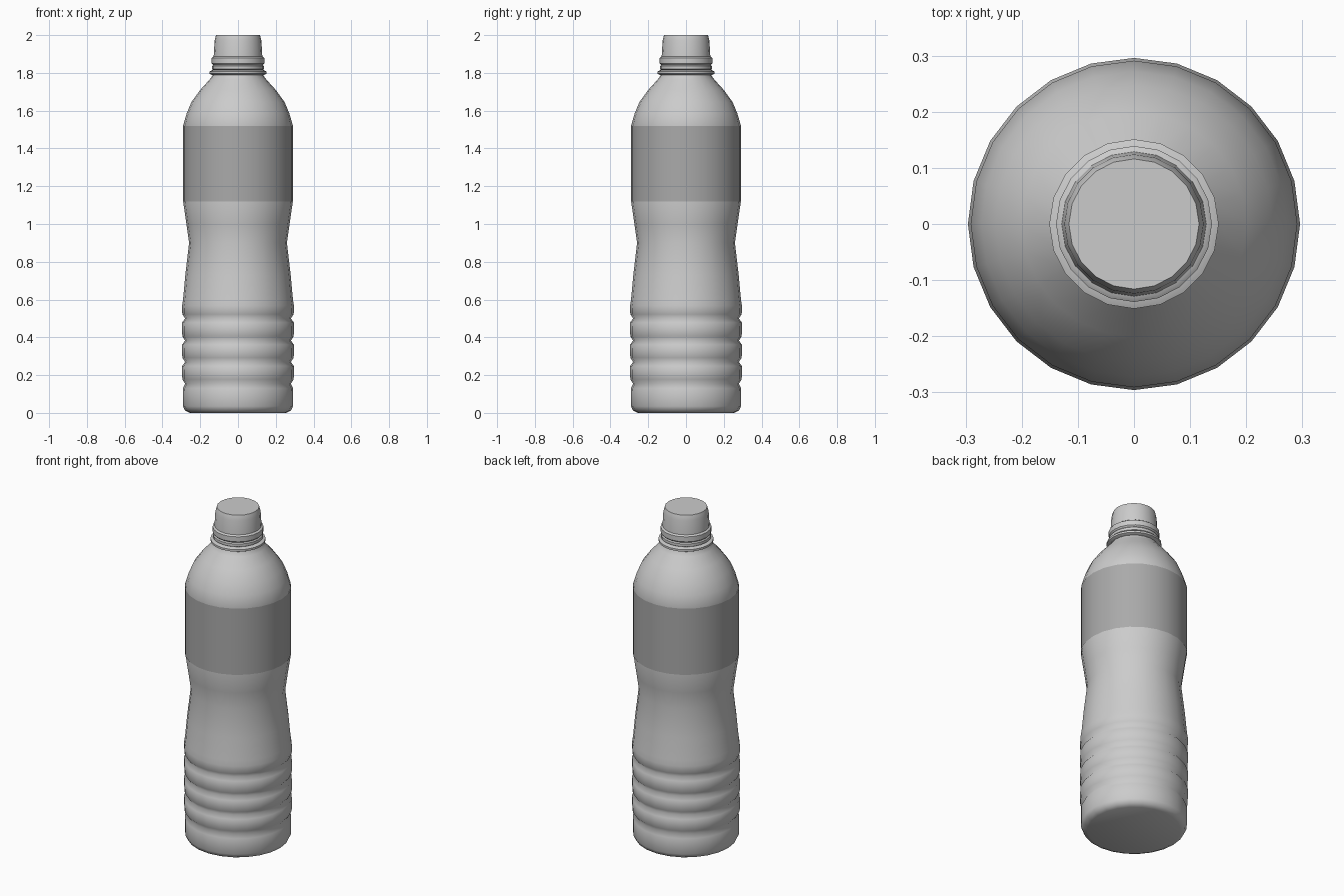
import bpy, bmesh
from math import sin, cos, tau, radians

if "Cube" in bpy.data.objects:
    bpy.data.objects.remove(bpy.data.objects["Cube"])


def lathe(name, profile, sides, capped=True, angle=40):
    """Revolve a list of (radius, height) points around z."""
    bm = bmesh.new()
    rings = [[bm.verts.new((r * cos(tau * i / sides), r * sin(tau * i / sides), z))
              for i in range(sides)] for r, z in profile]
    for a, b in zip(rings, rings[1:]):
        for i in range(sides):
            j = (i + 1) % sides
            bm.faces.new((a[i], a[j], b[j], b[i]))
    if capped:
        bm.faces.new(rings[0][::-1])
        bm.faces.new(rings[-1])
    mesh = bpy.data.meshes.new(name)
    bm.to_mesh(mesh)
    bm.free()
    obj = bpy.data.objects.new(name, mesh)
    bpy.context.collection.objects.link(obj)
    bpy.ops.object.select_all(action='DESELECT')
    obj.select_set(True)
    bpy.context.view_layer.objects.active = obj
    bpy.ops.object.shade_smooth_by_angle(angle=radians(angle))
    return obj


# Bottle body: base, grip ribs, waist, label recess and shoulder
profile = [(0.255, 0.0), (0.28, 0.012), (0.291, 0.035), (0.292, 0.13)]
for groove, top in ((0.155, 0.27), (0.27, 0.383), (0.383, 0.50), (0.50, 0.59)):
    profile += [(0.28, groove), (0.295, groove + 0.022), (0.296, top - 0.022)]
profile += [(0.291, 0.60), (0.279, 0.73), (0.259, 0.90), (0.273, 1.0),
            (0.290, 1.115), (0.289, 1.125), (0.289, 1.51), (0.291, 1.52),
            (0.272, 1.585), (0.247, 1.645), (0.20, 1.71), (0.15, 1.765),
            (0.132, 1.79), (0.125, 1.85)]
lathe("bottle_body", profile, 24, angle=70)

# Label band wrapped around the upper body
label = lathe("label", [(0.292, 1.118), (0.292, 1.518)], 24, capped=False)
mat = bpy.data.materials.new("label_grey")
mat.diffuse_color = (0.4, 0.4, 0.4, 1)
mat.use_nodes = True
mat.node_tree.nodes["Principled BSDF"].inputs["Base Color"].default_value = mat.diffuse_color
label.data.materials.append(mat)

# Neck flange and the tamper ring above it
lathe("neck_flange", [(0.135, 1.788), (0.151, 1.796), (0.151, 1.808), (0.135, 1.815)], 20)
lathe("neck_collar", [(0.13, 1.815), (0.138, 1.82), (0.138, 1.836), (0.132, 1.842)], 20)
lathe("tamper_ring", [(0.132, 1.842), (0.139, 1.85), (0.139, 1.88), (0.128, 1.888)], 20)

# Screw cap
lathe("cap", [(0.129, 1.885), (0.124, 1.97), (0.119, 1.99), (0.116, 2.0)], 20, angle=60)
